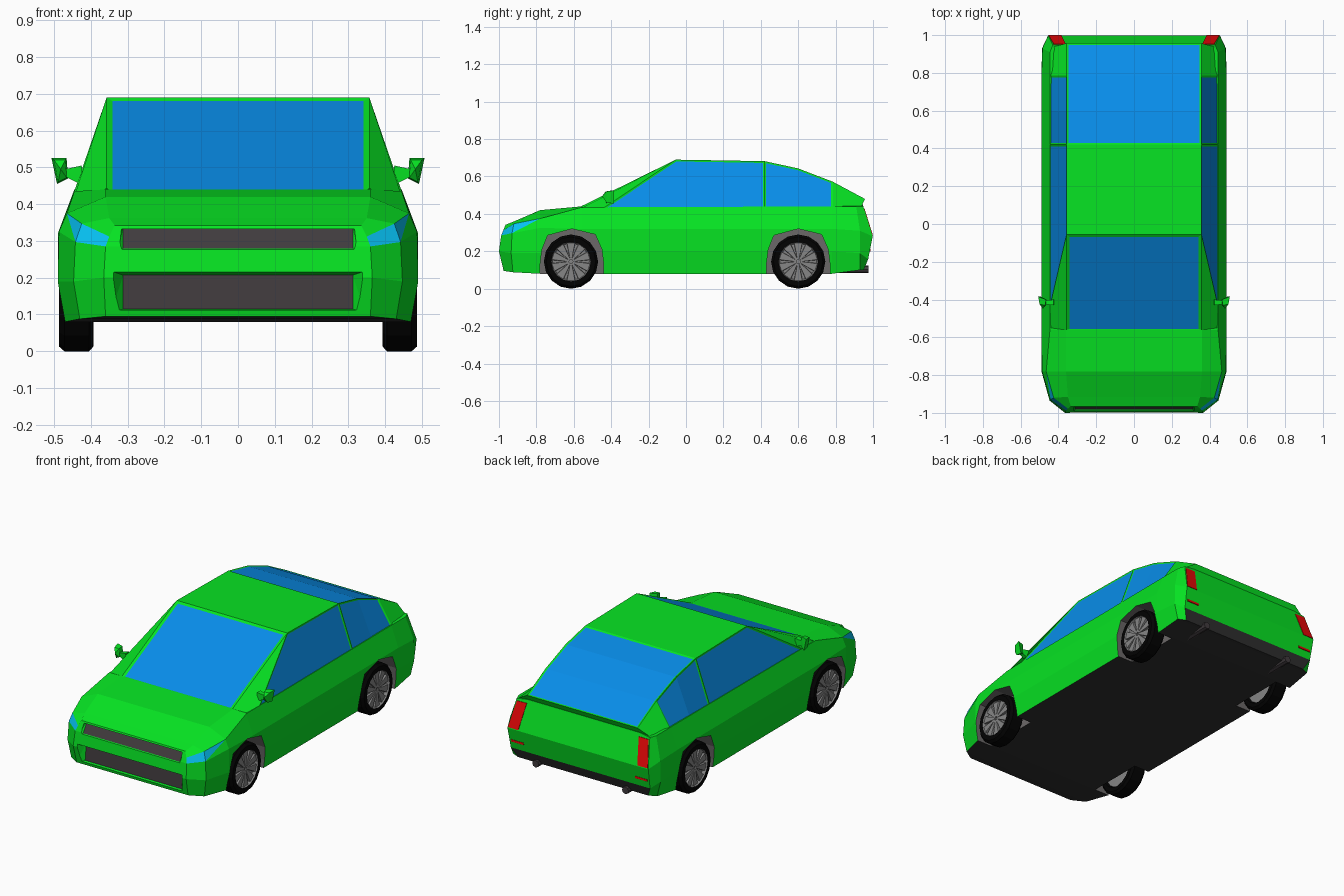
import bpy, bmesh
from math import cos, sin, pi
from mathutils import Matrix, Vector

if "Cube" in bpy.data.objects:
    bpy.data.objects.remove(bpy.data.objects["Cube"])


def material(name, *rgb):
    m = bpy.data.materials.new(name)
    m.diffuse_color = [c ** 2.2 for c in rgb] + [1]
    m.use_nodes = True
    m.node_tree.nodes["Principled BSDF"].inputs["Base Color"].default_value = m.diffuse_color
    return m


GREEN, LAMP, UNDER, LINER, GRILLE, GLASS, RED, TYRE, RIM = range(9)
MATS = [material(*a) for a in (
    ("paint", .06, .89, .155), ("headlight", .06, .76, .96), ("underside", .2, .2, .2),
    ("liner", .42, .41, .41), ("grille", .26, .24, .25), ("glass", .065, .55, .915),
    ("tail_red", .9, .06, .06), ("tyre", .04, .04, .04), ("rim", .52, .52, .52))]


def finish(name, bm):
    bmesh.ops.recalc_face_normals(bm, faces=bm.faces)
    me = bpy.data.meshes.new(name)
    bm.to_mesh(me)
    bm.free()
    for m in MATS:
        me.materials.append(m)
    ob = bpy.data.objects.new(name, me)
    bpy.context.collection.objects.link(ob)
    return ob


def hull(name, pts, mat, side=1):
    bm = bmesh.new()
    for x, y, z in pts:
        bm.verts.new((x * side, y, z))
    bmesh.ops.convex_hull(bm, input=bm.verts)
    for f in bm.faces:
        f.material_index = mat
    bmesh.ops.dissolve_limit(bm, angle_limit=.01, verts=bm.verts, edges=bm.edges)
    return finish(name, bm)


def box(x0, x1, y0, y1, z0, z1):
    return [(x, y, z) for x in (x0, x1) for y in (y0, y1) for z in (z0, z1)]


# Lower body: half sections from sill to hood edge, lofted front to back
sections = [
    [(.36, -.975, .095), (.365, -1, .2), (.36, -.988, .285), (.35, -.977, .312), (.335, -.965, .342)],
    [(.43, -.925, .088), (.447, -.935, .19), (.442, -.93, .297), (.425, -.92, .347), (.35, -.915, .362)],
    [(.47, -.78, .08), (.49, -.78, .19), (.487, -.78, .325), (.465, -.78, .375), (.36, -.78, .42)],
    [(.473, -.56, .08), (.49, -.56, .2), (.49, -.56, .32), (.445, -.56, .435), (.36, -.56, .44)],
    [(.473, .78, .08), (.49, .78, .2), (.49, .78, .32), (.445, .78, .44), (.36, .78, .44)],
    [(.465, .93, .1), (.487, .93, .19), (.485, .93, .31), (.445, .91, .44), (.36, .91, .445)],
    [(.42, .95, .1), (.45, .974, .158), (.455, .998, .28), (.43, .948, .44), (.36, .945, .45)],
]
bm = bmesh.new()
R = [[bm.verts.new(p) for p in s] for s in sections]
L = [[bm.verts.new((-x, y, z)) for x, y, z in s] for s in sections]


def face(vs, mat=GREEN):
    f = bm.faces.new(vs)
    f.material_index = mat
    return f


for i in range(len(R) - 1):
    for S in (R, L):
        for j in range(4):
            a, b, c, d = S[i][j], S[i + 1][j], S[i + 1][j + 1], S[i][j + 1]
            if i == 1 and j == 2:  # headlight tip
                face((a, c, d), LAMP)
                face((a, b, c))
            else:
                face((a, b, c, d), LAMP if i == 0 and j == 2 else GREEN)
    for j, m in ((0, UNDER), (4, GREEN)):
        face((R[i][j], R[i + 1][j], L[i + 1][j], L[i][j]), m)
for j in range(4):
    face((R[0][j], R[0][j + 1], L[0][j + 1], L[0][j]))
    face((R[-1][j], R[-1][j + 1], L[-1][j + 1], L[-1][j]), UNDER if j == 0 else GREEN)
body = finish("body", bm)

# Cutters: wheel arches and the two grille recesses
arch = [(-.17, .0), (-.17, .13), (-.16, .21), (-.13, .285), (0, .32), (.125, .29), (.16, .21), (.17, .13), (.17, 0)]
cutters = []
for side in (-1, 1):
    for cy in (-.61, .6):
        pts = [(x, cy + y, z) for x in (.375, .6) for y, z in arch]
        cutters.append(hull("arch_cutter", pts, LINER, side))
# each: front half width, back half width, front z range, back z range, back y at bottom and top
for xf, xb, zf, zb, yb in ((.328, .312, (.268, .335), (.28, .332), (-.983, -.95)),
                           (.345, .312, (.105, .218), (.115, .207), (-.965, -.955))):
    pts = [(s * x, y, z) for s in (-1, 1) for i in (0, 1) for x, y, z in ((xf, -1.01, zf[i]), (xb, yb[i], zb[i]))]
    c = hull("grille_cutter", pts, GREEN)
    for p in c.data.polygons:
        if p.normal.y > .6:
            p.material_index = GRILLE
    cutters.append(c)
bpy.context.view_layer.objects.active = body
for c in cutters:
    mod = body.modifiers.new("cut", 'BOOLEAN')
    mod.operation, mod.solver, mod.object = 'DIFFERENCE', 'EXACT', c
    mod.material_mode = 'TRANSFER'
    bpy.ops.object.modifier_apply(modifier=mod.name)
    bpy.data.objects.remove(c)

# Cabin: belt line to roof edge, with inset windows
stations = [  # belt x, y, z, roof-edge y, z
    (.442, -.56, .43, -.56, .441), (.446, -.44, .432, -.055, .69), (.446, .42, .433, .42, .682),
    (.446, .6, .433, .6, .643), (.446, .785, .433, .785, .572), (.437, .935, .433, .957, .48)]
bm = bmesh.new()
B = {s: [bm.verts.new((s * x, y, z)) for x, y, z, _, _ in stations] for s in (1, -1)}
T = {s: [bm.verts.new((s * .357, y, z)) for _, _, _, y, z in stations] for s in (1, -1)}
side_faces = {s: [face((B[s][i], B[s][i + 1], T[s][i + 1], T[s][i])) for i in range(5)] for s in (1, -1)}
roof = [face((T[1][i], T[1][i + 1], T[-1][i + 1], T[-1][i])) for i in range(5)]
face((B[1][5], T[1][5], T[-1][5], B[-1][5]))
bmesh.ops.recalc_face_normals(bm, faces=bm.faces)
windows = [(roof[:1], .016), (roof[2:], .01)]
for s in (1, -1):
    windows += [(side_faces[s][1:2], .009), (side_faces[s][2:4], .009)]
for w, rim in windows:
    bmesh.ops.inset_region(bm, faces=w, thickness=rim, depth=-.003, use_even_offset=True)
    for f in w:
        f.material_index = GLASS
finish("cabin", bm)

# Side mirrors, tail lamps, reflectors and exhausts
for s in (-1, 1):
    hull("mirror_housing", [(.462, -.40, .47), (.466, -.40, .525), (.507, -.385, .525), (.492, -.385, .455),
                            (.466, -.43, .472), (.47, -.43, .52), (.5, -.425, .52), (.489, -.425, .46),
                            (.482, -.448, .495)], GREEN, s)
    hull("mirror_stalk", [(.42, -.43, .45), (.42, -.40, .45), (.425, -.43, .505), (.425, -.40, .505),
                          (.47, -.425, .475), (.47, -.405, .475), (.47, -.425, .495), (.47, -.405, .495)], GREEN, s)
    lamp = [(.362, .43), (.425, .43), (.452, .285), (.385, .285)]
    hull("tail_lamp", [(x, .998 - (z - .28) * .3125 + d, z) for x, z in lamp for d in (-.01, .003)], RED, s)
    hull("reflector", box(.36, .44, .965, .987, .2, .212), RED, s)
    ring = [(cos(a * pi / 4) * .021, sin(a * pi / 4) * .021) for a in range(8)]
    hull("exhaust", [(.29 + x, y, .104 + z) for x, z in ring for y in (.79, .975)], GRILLE, s)

# Wheels: lathed tyre and rim with ten spokes
profile = [(.40, 0), (.405, .10), (.393, .108), (.393, .132), (.405, .145), (.472, .145), (.487, .132),
           (.487, .106), (.482, .104), (.468, .098), (.472, 0)]
N = 16
for s in (-1, 1):
    for cy in (-.615, .6):
        bm = bmesh.new()
        loops = [[bm.verts.new((x, r * cos(2 * pi * k / N), r * sin(2 * pi * k / N))) for k in range(N)]
                 for x, r in profile]
        for i in range(len(loops) - 1):
            for k in range(N):
                n = (k + 1) % N
                face((loops[i][k], loops[i][n], loops[i + 1][n], loops[i + 1][k]), TYRE if 1 <= i <= 6 else RIM)
        bmesh.ops.remove_doubles(bm, verts=bm.verts, dist=1e-5)
        for k in range(10):
            turn = Matrix.Rotation(2 * pi * k / 10, 3, 'X')
            spoke = [(x, t * w, r) for x, a, b in ((.466, .005, .024), (.48, .004, .021))
                     for t, w, r in ((-1, a, .01), (1, a, .01), (1, b, .1), (-1, b, .1))]
            v = [bm.verts.new(turn @ Vector(p)) for p in spoke]
            for q in ((0, 1, 2, 3), (4, 5, 6, 7), (0, 1, 5, 4), (1, 2, 6, 5), (2, 3, 7, 6), (3, 0, 4, 7)):
                face([v[a] for a in q], RIM)
        bmesh.ops.transform(bm, matrix=Matrix.Translation((0, cy, .145)) @ Matrix.Diagonal((s, 1, 1, 1)), verts=bm.verts)
        finish("wheel", bm)
